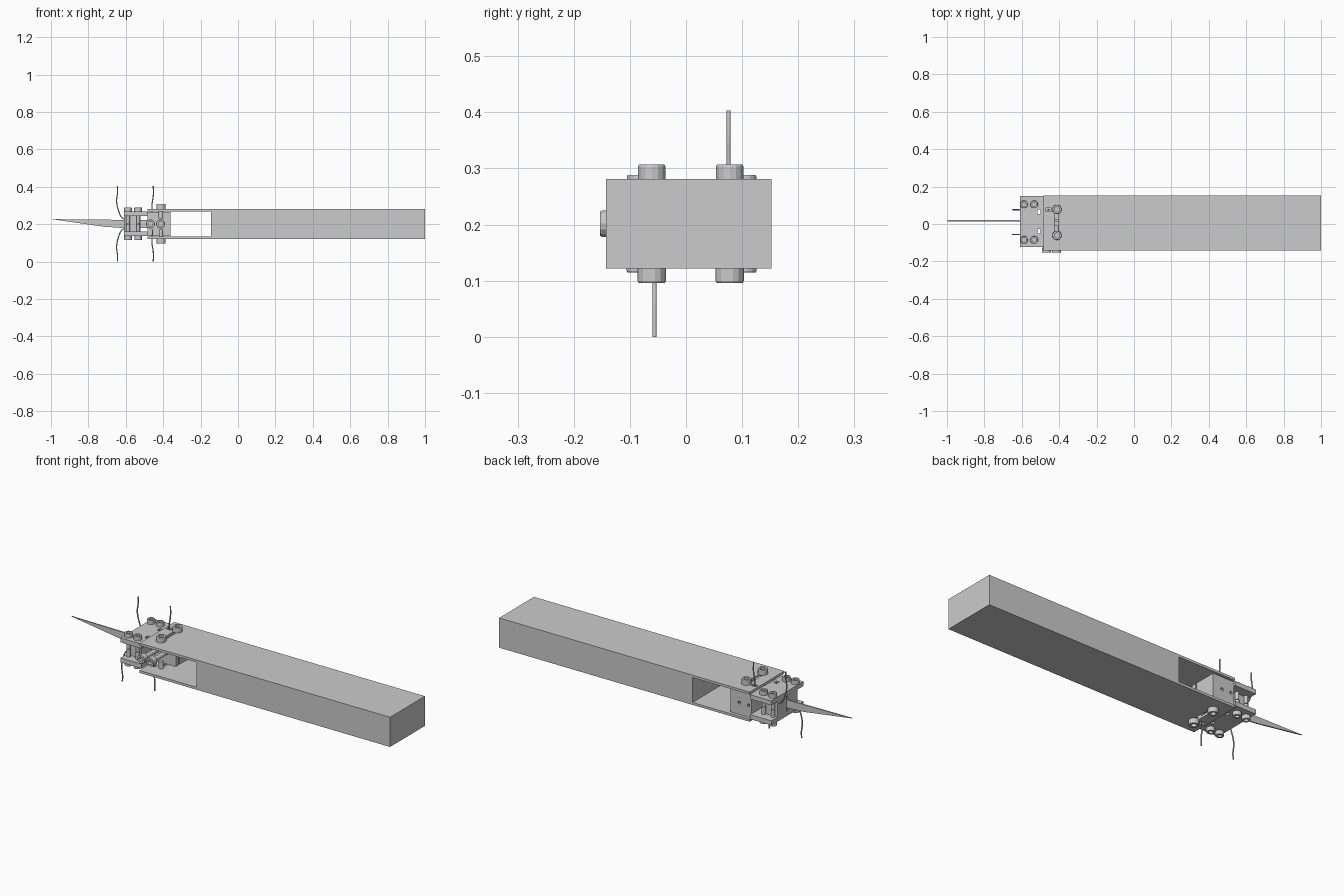
import bpy, bmesh, math
from mathutils import Matrix, Vector

if "Cube" in bpy.data.objects:
    bpy.data.objects.remove(bpy.data.objects["Cube"])

ZC = 0.2015  # mid height


def finish(name, bm):
    bmesh.ops.recalc_face_normals(bm, faces=bm.faces)
    me = bpy.data.meshes.new(name)
    bm.to_mesh(me)
    bm.free()
    ob = bpy.data.objects.new(name, me)
    bpy.context.collection.objects.link(ob)
    return ob


def box(name, x, y, z):
    bm = bmesh.new()
    bmesh.ops.create_cube(bm, size=1)
    for v in bm.verts:
        v.co = [(r[0] + r[1]) / 2 + c * (r[1] - r[0]) for c, r in zip(v.co, (x, y, z))]
    return finish(name, bm)


def prism(name, pts, y0, y1):
    """Extrude an x-z outline along y."""
    bm = bmesh.new()
    f = bm.faces.new([bm.verts.new((x, y0, z)) for x, z in pts])
    r = bmesh.ops.extrude_face_region(bm, geom=[f])
    for v in r['geom']:
        if isinstance(v, bmesh.types.BMVert):
            v.co.y = y1
    return finish(name, bm)


def bolt(name, seat, direction, r, h, shaft_r, shaft_len, sides=14):
    """Socket-head bolt: profile rings spun round its axis, z=0 at head seat."""
    prof = [(shaft_r, -shaft_len), (shaft_r, 0), (r, 0), (r, h * .88), (r * .93, h)]
    prof += [(r * .52, h), (r * .52, h * .4)]
    bm = bmesh.new()
    rings = [[bm.verts.new((q * math.cos(i * math.tau / sides), q * math.sin(i * math.tau / sides), z))
              for i in range(sides)] for q, z in prof]
    for a, b in zip(rings, rings[1:]):
        for i in range(sides):
            j = (i + 1) % sides
            bm.faces.new((a[i], a[j], b[j], b[i]))
    bm.faces.new(rings[0])
    bm.faces.new(rings[-1])
    rot = Vector((0, 0, 1)).rotation_difference(Vector(direction)).to_matrix().to_4x4()
    bm.transform(Matrix.Translation(seat) @ rot)
    return finish(name, bm)


def wire(name, pts, r=0.0035):
    cu = bpy.data.curves.new(name, 'CURVE')
    cu.dimensions = '3D'
    cu.bevel_depth = r
    cu.bevel_resolution = 1
    cu.use_fill_caps = True
    cu.resolution_u = 5
    s = cu.splines.new('BEZIER')
    s.bezier_points.add(len(pts) - 1)
    for p, co in zip(s.bezier_points, pts):
        p.co = co
        p.handle_left_type = p.handle_right_type = 'AUTO'
    ob = bpy.data.objects.new(name, cu)
    bpy.context.collection.objects.link(ob)
    return ob


def cut(ob, cutter):
    m = ob.modifiers.new('cut', 'BOOLEAN')
    m.operation = 'DIFFERENCE'
    m.solver = 'EXACT'
    m.object = cutter
    cutter.hide_render = True
    cutter.hide_set(True)


# Long handle bar with a fork at its left end
top, bot, t = 0.281, 0.122, 0.013
handle = prism('handle_bar', [(-.483, bot), (1, bot), (1, top), (-.483, top), (-.483, top - t),
                              (-.145, top - t), (-.145, bot + t), (-.483, bot + t)], -.143, .152)
# Adjustment slot and wire holes through both fork cheeks
cut(handle, box('slot_cutter', (-.424, -.404), (-.06, .078), (.1, .14)))
cut(handle, box('slot_cutter_top', (-.424, -.404), (-.06, .078), (.265, .3)))
for y, z in ((.076, (.26, .3)), (-.056, (.1, .14))):
    cut(handle, box('wire_hole_cutter', (-.472, -.444), (y - .01, y + .01), z))

# Clamp inside the fork, drilled at the back
block = box('clamp_block', (-.485, -.36), (.021, .14), (.138, .266))
for x in (-.468, -.414):
    cut(block, box('drill_cutter', (x - .007, x + .007), (.11, .16), (ZC - .007, ZC + .007)))
box('clamp_plate', (-.485, -.36), (-.012, .013), (.138, .266))
for x in (-.468, -.414):
    bolt('clamp_bolt', (x, -.125, ZC), (0, -1, 0), .024, .028, .012, .15)

# Blade gripped between the blocks
prism('blade', [(-.997, .227), (-.61, .223), (-.37, .223), (-.37, .18), (-.62, .18), (-.72, .187)],
      .0135, .0205)

# Head plates with jaw blocks between them
for name, z in (('head_top_plate', (.243, .267)), ('head_bottom_plate', (.136, .160))):
    p = box(name, (-.61, -.485), (-.122, .15), z)
    for y in (.065, -.04):
        cut(p, box('head_hole_cutter', (-.516, -.5), (y - .012, y + .012), (z[0] - .02, z[1] + .02)))
box('jaw_back', (-.61, -.522), (.021, .098), (.160, .243))
box('jaw_front', (-.61, -.522), (-.07, .013), (.160, .243))

# Upright bolts, mirrored above and below
for s in (1, -1):
    for x in (-.588, -.534):
        for y in (-.085, .105):
            bolt('head_bolt', (x, y, ZC + s * .0655), (0, 0, s), .021, .021, .010, .064)
    for y in (-.061, .078):
        bolt('fork_bolt', (-.412, y, ZC + s * .0795), (0, 0, s), .025, .026, .012, .05)

# Loose wire ends: upper pair at the back, lower pair at the front
for s, y in ((1, .076), (-1, -.056)):
    def P(x, d):
        return (x, y, ZC + s * d)
    wire('outer_wire', [P(-.60, .022), P(-.622, .035), P(-.638, .068), P(-.649, .12), P(-.644, .17), P(-.645, .2015)])
    wire('inner_wire', [P(-.456, .03), P(-.46, .10), P(-.453, .15), P(-.453, .2015)])
